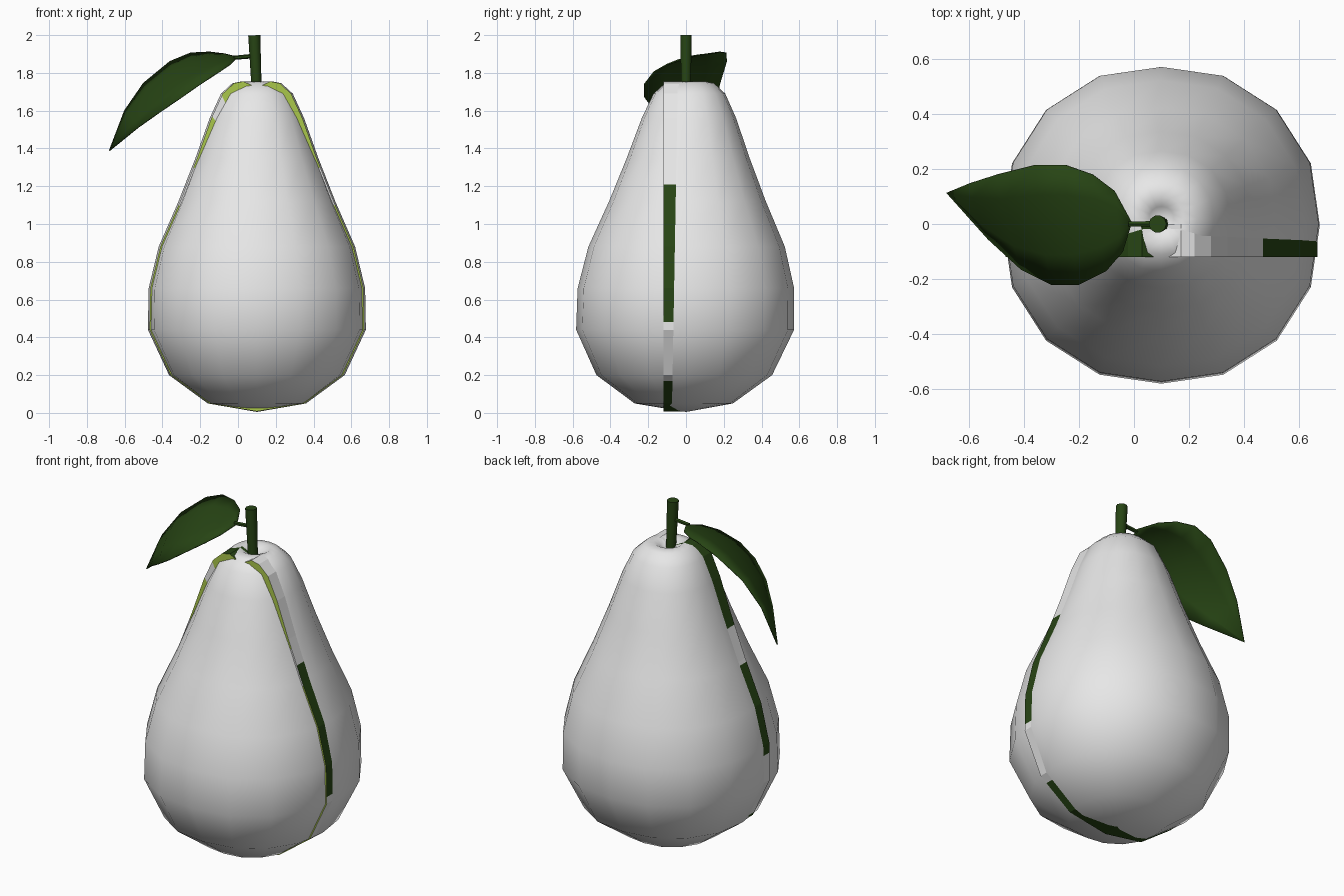
import bpy, bmesh, math
from mathutils import Vector

if "Cube" in bpy.data.objects:
    bpy.data.objects.remove(bpy.data.objects["Cube"])

def mat(name, col):
    m = bpy.data.materials.new(name)
    m.diffuse_color = (*col, 1)
    m.use_nodes = True
    m.node_tree.nodes["Principled BSDF"].inputs["Base Color"].default_value = m.diffuse_color
    return m

WHITE = mat("pale_skin", (0.8, 0.8, 0.8))
DARK = mat("dark_green", (0.020, 0.058, 0.007))
LIME = mat("yellow_green", (0.40, 0.57, 0.07))

def make(name, verts, faces, mats, idx=None, smooth=True):
    me = bpy.data.meshes.new(name)
    me.from_pydata(verts, [], faces)
    for m in mats:
        me.materials.append(m)
    for i, p in enumerate(me.polygons):
        p.use_smooth = smooth
        if idx:
            p.material_index = idx[i]
    bm = bmesh.new()
    bm.from_mesh(me)
    bmesh.ops.recalc_face_normals(bm, faces=bm.faces)
    bm.to_mesh(me)
    bm.free()
    ob = bpy.data.objects.new(name, me)
    bpy.context.collection.objects.link(ob)
    return ob

CX = 0.1
# radius, height of the pear
PROFILE = [(0.26, 0.05), (0.465, 0.2), (0.577, 0.44), (0.573, 0.66), (0.52, 0.88),
           (0.415, 1.12), (0.325, 1.35), (0.25, 1.56), (0.19, 1.69), (0.13, 1.745),
           (0.08, 1.755), (0.045, 1.735)]

# pear body: a lathed profile with 16 sides, leaning slightly back
N = 16
verts = [(CX, 0, 0.005)]
for r, z in PROFILE:
    for k in range(N):
        a = 2 * math.pi * k / N
        q = r * (1 + 0.03 * abs(math.sin(2 * a)))
        verts.append((CX + q * math.cos(a), q * math.sin(a) + 0.018 * (z - 0.7), z))
verts.append((CX, 0.015, 1.70))
top = len(verts) - 1
faces = []
for k in range(N):
    j = (k + 1) % N
    faces.append((0, 1 + j, 1 + k))
    for i in range(len(PROFILE) - 1):
        a, b = 1 + i * N, 1 + (i + 1) * N
        faces.append((a + k, a + j, b + j, b + k))
    a = 1 + (len(PROFILE) - 1) * N
    faces.append((a + k, a + j, top))
make("pear_body", verts, faces, [WHITE])

# cut band: silhouette plate whose front rim stands proud of the pear
half = [(0.0, 0.008)] + [(r - 0.009, z) for r, z in PROFILE[:-1]] + [(0.0, 1.72)]

def split(pts, cuts):
    out = [pts[0]]
    for (r0, z0), (r1, z1) in zip(pts, pts[1:]):
        for c in cuts:
            if z0 < c < z1:
                t = (c - z0) / (z1 - z0)
                out.append((r0 + (r1 - r0) * t, c))
        out.append((r1, z1))
    return out

right = split(half, (0.17, 0.48, 1.1, 1.21, 1.3))
left = split(half, (0.22, 0.6, 1.1, 1.3, 1.57, 1.68))
loop = [(CX + r, z) for r, z in right] + [(CX - r, z) for r, z in left[-2:0:-1]]

def inside(z, *ranges):
    return any(a < z < b for a, b in ranges)

n = len(loop)
verts = [(x, -0.12, z) for x, z in loop]
verts += [(x, 0.0, z) for x, z in loop]
verts += [(CX + (x - CX) * 0.6, -0.12, 0.9 + (z - 0.9) * 0.8) for x, z in loop]
faces, idx = [], []
for i in range(n):
    j = (i + 1) % n
    x, z = (loop[i][0] + loop[j][0]) / 2, (loop[i][1] + loop[j][1]) / 2
    if x > CX:
        side = inside(z, (0.17, 0.48), (1.21, 2))
        front = inside(z, (1.1, 1.3))
    else:
        side = inside(z, (0.22, 0.6), (1.1, 1.3))
        front = inside(z, (1.1, 1.3), (1.57, 1.68))
    faces += [(i, j, n + j, n + i), (i, j, 2 * n + j, 2 * n + i)]
    idx += [0 if side else 1, 0 if front else 2]
make("cut_band", verts, faces, [WHITE, DARK, LIME], idx, smooth=False)

# stem and leaf stalk
def rod(name, p, q, r0, r1, sides):
    p, q = Vector(p), Vector(q)
    bpy.ops.mesh.primitive_cone_add(vertices=sides, radius1=r0, radius2=r1,
                                    depth=(q - p).length, location=(p + q) / 2)
    ob = bpy.context.object
    ob.rotation_euler = (q - p).to_track_quat('Z', 'Y').to_euler()
    ob.name = name
    ob.data.materials.append(DARK)
    bpy.ops.object.shade_smooth_by_angle(angle=math.radians(40))

rod("stem", (0.1, 0, 1.68), (0.086, 0, 1.999), 0.026, 0.032, 10)
rod("leaf_stalk", (0.09, 0, 1.89), (-0.02, 0, 1.88), 0.012, 0.011, 6)

# leaf: far and near edges joined by gently arched cross rows
far = [(-0.01, 0.01, 1.885), (-0.07, 0.12, 1.90), (-0.15, 0.18, 1.91), (-0.25, 0.215, 1.905),
       (-0.36, 0.215, 1.86), (-0.5, 0.18, 1.745), (-0.6, 0.148, 1.60), (-0.68, 0.115, 1.39)]
near = [(-0.01, 0.0, 1.875), (-0.04, -0.1, 1.845), (-0.1, -0.17, 1.805), (-0.2, -0.22, 1.74),
        (-0.3, -0.22, 1.67), (-0.41, -0.165, 1.595), (-0.53, -0.055, 1.51), (-0.68, 0.113, 1.388)]
verts, faces = [], []
C = 4
for i, (f, g) in enumerate(zip(far, near)):
    f, g = Vector(f), Vector(g)
    w = (f - g).length
    for c in range(C + 1):
        t = c / C
        p = f.lerp(g, t) + Vector((-0.35, 0, 1)) * 0.2 * w * t * (1 - t)
        verts.append(p)
for i in range(len(far) - 1):
    for c in range(C):
        a = i * (C + 1) + c
        faces.append((a, a + 1, a + C + 2, a + C + 1))
leaf = make("leaf", verts, faces, [DARK])
s = leaf.modifiers.new("thickness", 'SOLIDIFY')
s.thickness = 0.006
s.offset = 0
